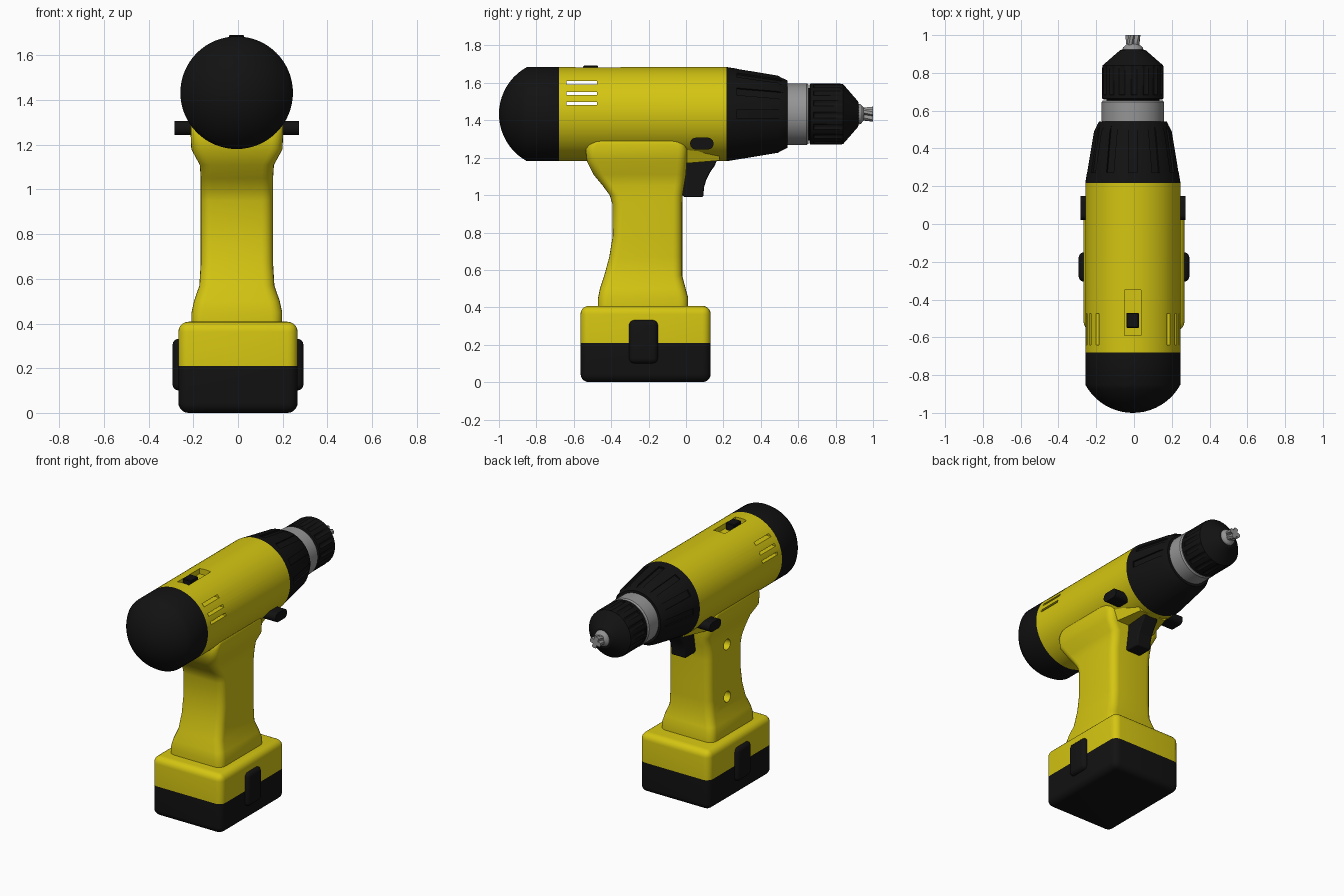
import bpy, bmesh, math
from mathutils import Matrix, Vector

cube = bpy.data.objects.get("Cube")
if cube:
    bpy.data.objects.remove(cube, do_unlink=True)

CX, CZ, R = -0.006, 1.433, 0.252   # barrel axis and radius


def material(name, col, rough=0.6):
    m = bpy.data.materials.new(name)
    m.use_nodes = True
    m.diffuse_color = (*col, 1)
    bsdf = m.node_tree.nodes["Principled BSDF"]
    bsdf.inputs["Base Color"].default_value = (*col, 1)
    bsdf.inputs["Roughness"].default_value = rough
    return m


YELLOW = material("yellow plastic", (0.66, 0.56, 0.006))
BLACK = material("black rubber", (0.006, 0.006, 0.006))
GREY = material("grey metal", (0.3, 0.3, 0.3))


def finish(name, bm, *mats):
    bmesh.ops.recalc_face_normals(bm, faces=bm.faces)
    me = bpy.data.meshes.new(name)
    bm.to_mesh(me)
    bm.free()
    ob = bpy.data.objects.new(name, me)
    bpy.context.collection.objects.link(ob)
    for m in mats:
        me.materials.append(m)
    return ob


def smooth(ob, angle=32):
    bpy.ops.object.select_all(action='DESELECT')
    ob.select_set(True)
    bpy.context.view_layer.objects.active = ob
    bpy.ops.object.shade_smooth_by_angle(angle=math.radians(angle))


def loft(name, rings, mat):
    """Skin closed rings of equal length and cap both ends."""
    bm = bmesh.new()
    loops = [[bm.verts.new(p) for p in ring] for ring in rings]
    n = len(loops[0])
    for a, b in zip(loops, loops[1:]):
        for i in range(n):
            j = (i + 1) % n
            bm.faces.new((a[i], a[j], b[j], b[i]))
    bm.faces.new(loops[0])
    bm.faces.new(loops[-1])
    return finish(name, bm, mat)


def lathe(name, profile, mat, n=64, shape=lambda y, i: 1, twist=0):
    """Turn a (y, radius) profile around the barrel axis."""
    rings = []
    for y, r in profile:
        ring = []
        for i in range(n):
            a = math.tau * i / n + twist * y
            q = r * shape(y, i)
            ring.append((CX + q * math.sin(a), y, CZ + q * math.cos(a)))
        rings.append(ring)
    return loft(name, rings, mat)


def box_bm(lo, hi, bevel=0, seg=4, edge_test=lambda e: True):
    bm = bmesh.new()
    lo, hi = Vector(lo), Vector(hi)
    bmesh.ops.create_cube(bm, size=1)
    bmesh.ops.scale(bm, vec=hi - lo, verts=bm.verts)
    bmesh.ops.translate(bm, vec=(lo + hi) / 2, verts=bm.verts)
    if bevel:
        edges = [e for e in bm.edges if edge_test(e)]
        bmesh.ops.bevel(bm, geom=edges, offset=bevel, segments=seg,
                        profile=0.5, affect='EDGES')
    return bm


def box(name, lo, hi, mat, **kw):
    return finish(name, box_bm(lo, hi, **kw), mat)


def cut(ob, cutters):
    for c in cutters:
        c.hide_render = True
        mod = ob.modifiers.new("cut", 'BOOLEAN')
        mod.operation = 'DIFFERENCE'
        mod.solver = 'EXACT'
        mod.object = c
    bpy.context.view_layer.update()
    me = bpy.data.meshes.new_from_object(
        ob.evaluated_get(bpy.context.evaluated_depsgraph_get()))
    ob.modifiers.clear()
    ob.data = me
    for c in cutters:
        bpy.data.objects.remove(c, do_unlink=True)


def along_x(e):
    return abs(e.verts[0].co.x - e.verts[1].co.x) > 0.01


# Motor barrel with through vents and a recess for the top switch
barrel = lathe("barrel", [(-0.68, R), (0.217, R)], YELLOW)
cutters = [box("vent_cutter", (-0.4, -0.64, z - 0.009), (0.4, -0.475, z + 0.009), YELLOW)
           for z in (1.49, 1.543, 1.6)]
cutters.append(box("switch_cutter", (-0.05, -0.59, 1.645), (0.036, -0.35, 1.8), YELLOW))
cut(barrel, cutters)
smooth(barrel)
box("top_switch", (-0.04, -0.55, 1.63), (0.026, -0.47, 1.692), BLACK, bevel=0.004, seg=1)

# Domed rear cap
depth = 0.15
ball = (R * R + depth * depth) / (2 * depth)
half = math.asin(R / ball)
dome = [(-1 + ball * (1 - math.cos(half * t / 10)), ball * math.sin(half * t / 10))
        for t in range(1, 11)]
smooth(lathe("rear_cap", [(-1, 0.002)] + dome + [(-0.68, R)], BLACK))

# Tapered nose with grip grooves
nose = lathe("nose", [(0.217, R), (0.49, 0.207), (0.542, 0.18), (0.542, 0.1)], BLACK)
cutters = []
slope = math.atan2(R - 0.207, 0.273)
for k in range(12):
    bm = box_bm((-0.022, -0.11, -0.012), (0.022, 0.16, 0.05))
    bm.transform(Matrix.Translation((CX, 0, CZ)) @ Matrix.Rotation(math.tau * k / 12, 4, 'Y')
                 @ Matrix.Translation((0, 0.38, 0.225)) @ Matrix.Rotation(-slope, 4, 'X'))
    cutters.append(finish("groove_cutter", bm, BLACK))
cut(nose, cutters)
smooth(nose)

# Collar, ribbed chuck, jaws and fluted bit
smooth(lathe("collar", [(0.53, 0.155), (0.545, 0.165), (0.645, 0.165), (0.655, 0.158)], GREY))
lathe("chuck_neck", [(0.64, 0.14), (0.67, 0.14)], BLACK)
chuck = [(0.66, 0.155), (0.665, 0.163), (0.683, 0.163), (0.685, 0.163),
         (0.825, 0.163), (0.84, 0.16), (0.92, 0.068), (0.925, 0.05)]
smooth(lathe("chuck", chuck, BLACK, n=96,
             shape=lambda y, i: 0.95 if 0.684 < y < 0.83 and i % 6 < 2 else 1), 25)
smooth(lathe("jaws", [(0.915, 0.058), (0.935, 0.052), (0.952, 0.032)], GREY, n=24))
lathe("drill_bit", [(0.92 + 0.01 * k, 0.034 + 0.001 * k) for k in range(9)], GREY, n=16,
      shape=lambda y, i: (1, 0.95, 0.5, 0.95)[i % 4], twist=6)


# Grip: rounded rectangles lofted upward as (z, back, front, half width, corner)
def rounded(z, y0, y1, w, r):
    pts = []
    for k, (sx, sy) in enumerate(((1, 1), (-1, 1), (-1, -1), (1, -1))):
        c = Vector((-0.005 + sx * (w - r), (y1 - r) if sy > 0 else (y0 + r), z))
        for s in range(6):
            a = math.pi / 2 * (k + s / 5)
            pts.append(c + Vector((math.cos(a), math.sin(a), 0)) * r)
    return pts


sections = [
    (0.39, -0.47, 0.012, 0.203, 0.05), (0.45, -0.47, 0.012, 0.203, 0.05),
    (0.5, -0.46, -0.002, 0.192, 0.05), (0.57, -0.437, -0.02, 0.168, 0.05),
    (0.67, -0.41, -0.02, 0.162, 0.05), (0.78, -0.392, -0.02, 0.162, 0.05),
    (0.95, -0.393, -0.02, 0.162, 0.05), (1.0, -0.408, -0.018, 0.162, 0.05),
    (1.05, -0.445, -0.01, 0.162, 0.05), (1.11, -0.495, 0, 0.166, 0.05),
    (1.18, -0.53, 0.005, 0.204, 0.05), (1.245, -0.537, 0.007, 0.207, 0.05),
    (1.27, -0.528, 0, 0.207, 0.05), (1.285, -0.51, -0.02, 0.207, 0.05),
    (1.29, -0.485, -0.045, 0.207, 0.05)]
grip = loft("grip", [rounded(*s) for s in sections], YELLOW)


def peg(name, x0, x1, z, r, mat):
    bm = bmesh.new()
    bmesh.ops.create_cone(bm, cap_ends=True, segments=24, radius1=r, radius2=r, depth=x1 - x0)
    bm.transform(Matrix.Translation(((x0 + x1) / 2, -0.21, z)) @ Matrix.Rotation(math.pi / 2, 4, 'Y'))
    return finish(name, bm, mat)


# Screw holes on one side of the grip
cut(grip, [peg("hole_cutter", -0.3, -0.1, z, 0.036, YELLOW) for z in (0.64, 1.0)])
smooth(grip)
for z in (0.64, 1.0):
    smooth(peg("grip_screw", -0.12, -0.095, z, 0.03, GREY))

# Wedge joining grip and barrel over the trigger
loft("trigger_shroud", [[(CX - w, y, z1), (CX + w, y, z1), (CX + w * 0.85, y, z0), (CX - w * 0.85, y, z0)]
                        for y, w, z0, z1 in ((-0.06, 0.185, 1.11, 1.245), (0, 0.175, 1.17, 1.242),
                                             (0.18, 0.12, 1.185, 1.222))], YELLOW)

# Trigger with a concave finger face
outline = [(-0.04, 1.2), (0.17, 1.2), (0.155, 1.16), (0.128, 1.12), (0.108, 1.08),
           (0.096, 1.04), (0.093, 0.99), (-0.01, 0.99), (-0.04, 1.02)]
trigger = loft("trigger", [[(CX + x, y, z) for y, z in outline] for x in (-0.055, 0.055)], BLACK)
bev = trigger.modifiers.new("soft", 'BEVEL')
bev.width, bev.segments, bev.limit_method = 0.008, 2, 'ANGLE'
bev.angle_limit = math.radians(50)
smooth(trigger)

# Direction selector passing through the body
smooth(box("direction_selector", (CX - 0.278, 0.022, 1.244), (CX + 0.278, 0.147, 1.307), BLACK,
           bevel=0.03, seg=5, edge_test=along_x))

# Battery pack, upper half yellow and lower half black
bm = box_bm((-0.267, -0.564, 0), (0.267, 0.132, 0.408), bevel=0.045, seg=5)
SPLIT = 0.21
bmesh.ops.bisect_plane(bm, geom=bm.verts[:] + bm.edges[:] + bm.faces[:],
                       plane_co=(0, 0, SPLIT), plane_no=(0, 0, 1))
for f in bm.faces:
    f.material_index = int(f.calc_center_median().z < SPLIT)
smooth(finish("battery", bm, YELLOW, BLACK))

# Battery release clips
for side, s in (("left", 1), ("right", -1)):
    x0, x1 = sorted((s * 0.22, s * 0.293))
    smooth(box(side + "_battery_clip", (x0, -0.305, 0.1), (x1, -0.15, 0.332), BLACK,
               bevel=0.028, seg=4))
